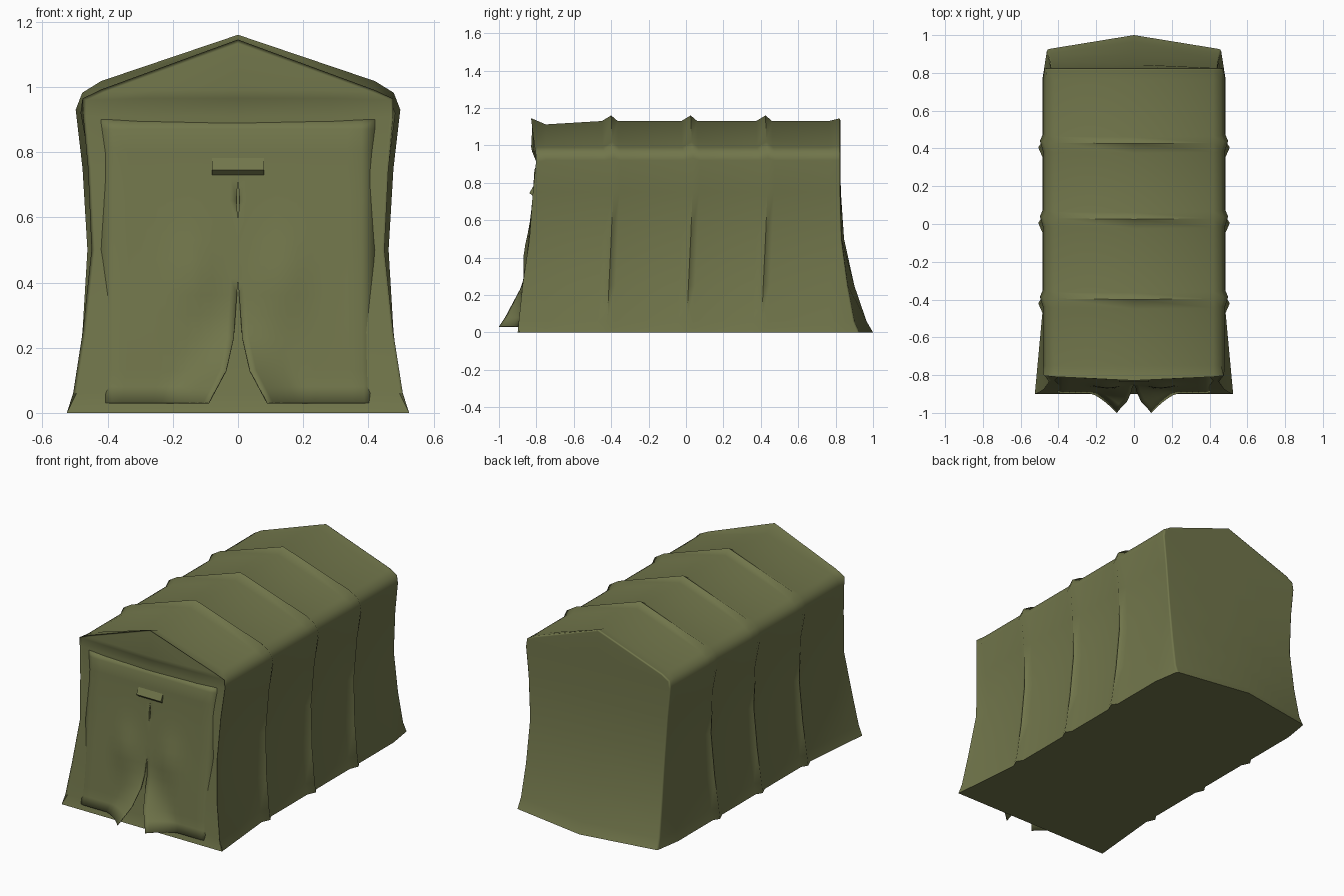
import bpy, bmesh, math

if "Cube" in bpy.data.objects:
    bpy.data.objects.remove(bpy.data.objects["Cube"])

canvas = bpy.data.materials.new("olive_canvas")
canvas.diffuse_color = (0.165, 0.18, 0.07, 1)
canvas.use_nodes = True
canvas.node_tree.nodes["Principled BSDF"].inputs["Base Color"].default_value = canvas.diffuse_color


def finish(name, bm, angle=60):
    bmesh.ops.recalc_face_normals(bm, faces=bm.faces)
    me = bpy.data.meshes.new(name)
    bm.to_mesh(me)
    bm.free()
    ob = bpy.data.objects.new(name, me)
    bpy.context.collection.objects.link(ob)
    me.materials.append(canvas)
    bpy.ops.object.select_all(action='DESELECT')
    ob.select_set(True)
    bpy.context.view_layer.objects.active = ob
    bpy.ops.object.shade_smooth_by_angle(angle=math.radians(angle))
    return ob


def lerp(pts, t):
    for (a, va), (b, vb) in zip(pts, pts[1:]):
        if t <= b:
            return va + (vb - va) * max(0, t - a) / (b - a)
    return pts[-1][1]


# Half profiles (x, z) from the ground up to the ridge
BASE = [(.485, 0), (.473, .06), (.45, .25), (.434, .5), (.452, .75),
        (.483, .92), (.462, .968), (.42, .99), (0, 1.13)]
RIB = [(.507, 0), (.499, .06), (.477, .25), (.462, .5), (.477, .75),
       (.498, .93), (.478, .982), (.42, 1.018), (0, 1.16)]
FRONT = [(.525, 0), (.505, .06), (.475, .25), (.448, .5), (.46, .75),
         (.475, .91), (.475, .965), (.42, .99), (0, 1.143)]
BACK = [(.46, 0), (.455, .06), (.447, .25), (.443, .5), (.458, .75),
        (.475, .92), (.468, .965), (.42, .995), (0, 1.145)]
N = len(BASE)
# Depth of the end walls by level, at the corner and at the centre
FRONT_EDGE = [-.90, -.885, -.865, -.828, -.81, -.793, -.795, -.80, -.82]
FRONT_MID = [-.90, -.88, -.86, -.833, -.81, -.80, -.822, -.828, -.82]
BACK_EDGE = [.925, .90, .865, .832, .825, .825, .825, .825, .825]
BACK_MID = [1.0, .965, .90, .845, .828, .825, .825, .825, .825]
DIP = [(.511, 0), (.494, .06), (.462, .25)] + BASE[3:-1] + [(0, 1.112)]

# Stations along the tent: profile and depth per level
stations = [(FRONT, FRONT_EDGE), (DIP, [-.75] * N)]
for c in (-.40, .025, .425):
    # ribs lean a little, towards the back at mid height
    lean = [-.02, -.02, -.012, 0, .01, .015, .01, .005, 0]
    for prof, off in ((BASE, -.05), (RIB, 0), (BASE, .035)):
        stations.append((prof, [c + off + l for l in lean]))
stations += [(BASE, [.765] * N), (BACK, BACK_EDGE)]

# Tent shell
bm = bmesh.new()
rings = []
for prof, ys in stations:
    right = [bm.verts.new((x, y, z)) for (x, z), y in zip(prof, ys)]
    left = [bm.verts.new((-x, y, z)) for (x, z), y in zip(prof[:-1], ys)]
    rings.append(right + left[::-1])
for a, b in zip(rings, rings[1:]):
    for i in range(len(a) - 1):
        bm.faces.new((a[i], a[i + 1], b[i + 1], b[i]))


# End walls, closed row by row
def end_wall(ring, prof, edge, mids, fracs):
    rows = []
    for i in range(N - 1):
        x, z = prof[i]
        mid = [bm.verts.new((x * f, mids[i] + (edge[i] - mids[i]) * f * f, z))
               for f in fracs]
        rows.append([ring[-1 - i]] + mid + [ring[i]])
    for a, b in zip(rows, rows[1:]):
        for i in range(len(a) - 1):
            bm.faces.new((a[i], a[i + 1], b[i + 1], b[i]))
    top = rows[-1]
    for i in range(len(top) - 1):
        bm.faces.new((top[i], top[i + 1], ring[N - 1]))
    return rows[0]


front_row = end_wall(rings[0], FRONT, FRONT_EDGE, FRONT_MID, (-.6, 0, .6))
back_row = end_wall(rings[-1], BACK, BACK_EDGE, BACK_MID, (0,))
# Ground sheet
sides = [r[0] for r in rings[1:-1]], [r[-1] for r in rings[1:-1]]
bm.faces.new(front_row + sides[0] + back_row[::-1] + sides[1][::-1])
# Soften the seams between the end walls and the body
bm.normal_update()
seams = [bm.edges.get((r[i], r[i + 1])) for r in (rings[0], rings[-1])
         for i in range(len(r) - 1)]
bmesh.ops.bevel(bm, geom=seams, offset=.009, segments=2, profile=.5,
                affect='EDGES', clamp_overlap=True)
shell = finish("tent_shell", bm)
# Keep the large canvas panels flat-looking between soft folds
wn = shell.modifiers.new("panel_normals", 'WEIGHTED_NORMAL')
wn.keep_sharp = True

# Door flaps: a draped half panel, parted at the bottom, mirrored
WALL = [(z, y) for (x, z), y in zip(FRONT[:6], FRONT_MID)]
SLIT = [(.03, .09), (.13, .036), (.23, .013), (.41, 0), (.59, 0),
        (.65, .005), (.72, 0), (.9, 0)]
bm = bmesh.new()
grid = []
zs = [.03, .08, .13, .18, .23, .3, .36, .41, .47, .53, .59, .65, .72, .8, .87, .9]
for z in zs:
    row = []
    x0 = lerp(SLIT, z)
    for j in range(13):
        x = x0 + (.42 - x0) * (j / 12) ** 1.2
        low = max(0, 1 - (z - .03) / .24)
        fold = .103 * low * max(0, 1 - (x - x0) / .14) ** 1.4
        ripple = .018 * math.exp(-((x - .14) / .07) ** 2 - ((z - .42) / .12) ** 2)
        # outer and top hems are sewn into the wall
        hem = .013 if j == 12 or z == .9 else 0
        y = lerp(WALL, z) - .006 - fold - ripple + hem
        row.append(bm.verts.new((x, y, z)))
    grid.append(row)
for a, b in zip(grid, grid[1:]):
    for i in range(len(a) - 1):
        bm.faces.new((a[i], a[i + 1], b[i + 1], b[i]))
flap = finish("door_flaps", bm)
flap.modifiers.new("mirror", 'MIRROR')
sol = flap.modifiers.new("cloth", 'SOLIDIFY')
sol.thickness = .004
sol.offset = 0

# Small hood over the top of the door slit
bm = bmesh.new()
hood = [(-.806, .80), (-.837, .745), (-.812, .722), (-.80, .75)]
ends = [[bm.verts.new((x, y, z)) for y, z in hood] for x in (-.08, .08)]
for i in range(len(hood)):
    k = (i + 1) % len(hood)
    bm.faces.new((ends[0][i], ends[0][k], ends[1][k], ends[1][i]))
for e in ends:
    bm.faces.new(e)
finish("door_hood", bm)
